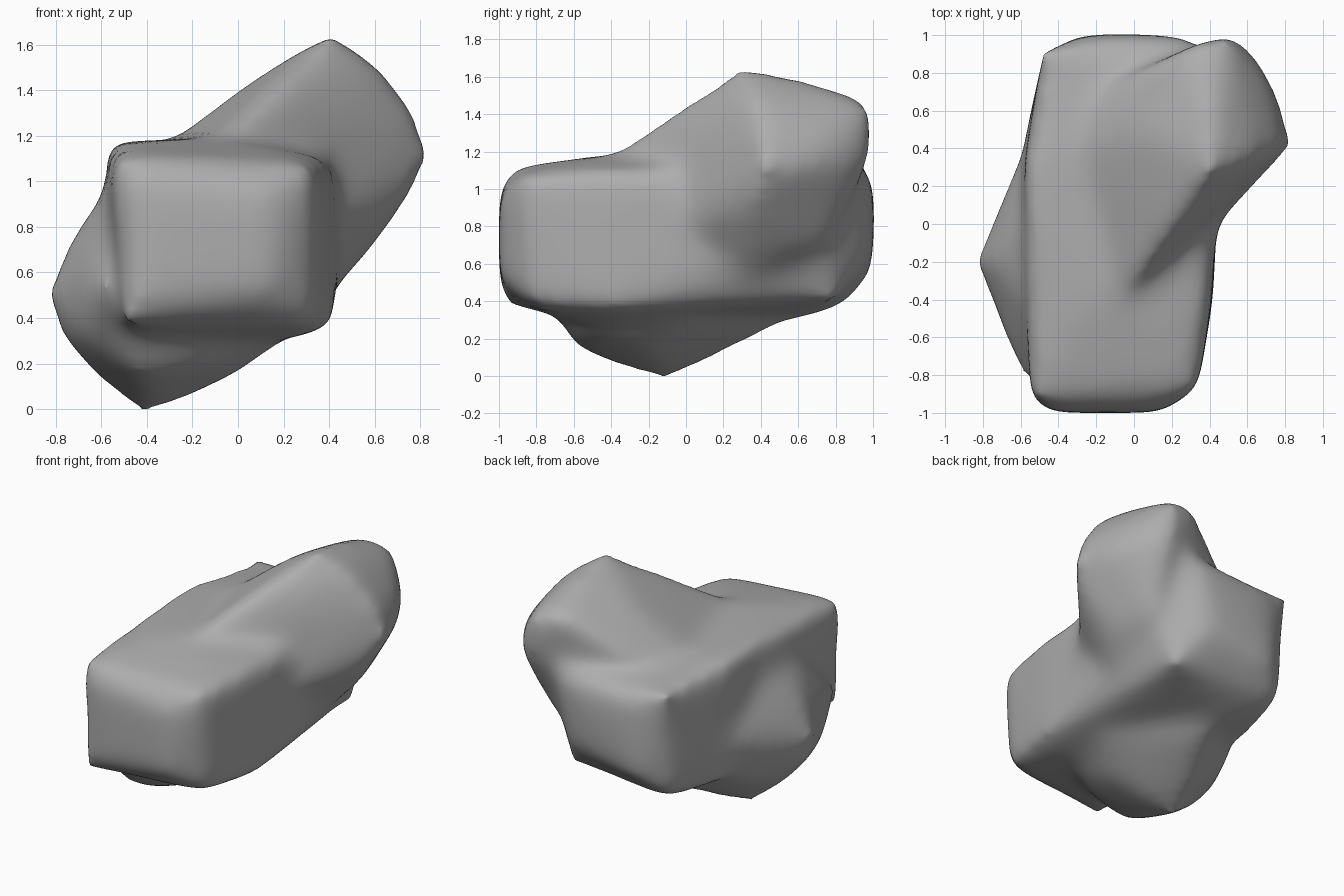
import bpy
import bmesh
from mathutils import Vector

default_cube = bpy.data.objects.get("Cube")
if default_cube:
    bpy.data.objects.remove(default_cube, do_unlink=True)


def add_hull(bm, points):
    """Add a convex block wrapped around a few corner points."""
    verts = [bm.verts.new(point) for point in points]
    hull = bmesh.ops.convex_hull(bm, input=verts)
    spare = {item for item in hull["geom_interior"] + hull["geom_unused"]
             if isinstance(item, bmesh.types.BMVert)}
    bmesh.ops.delete(bm, geom=list(spare), context='VERTS')


def bake_modifiers(obj):
    """Replace the mesh of an object by its modified result."""
    bpy.context.view_layer.update()
    evaluated = obj.evaluated_get(bpy.context.evaluated_depsgraph_get())
    baked = bpy.data.meshes.new_from_object(evaluated)
    obj.modifiers.clear()
    obj.data = baked


# Long main block with bulging ends
main_block = [
    (-.5, -.94, .38), (-.56, -.93, 1.12), (.34, -.88, 1.08), (.34, -.83, .37),
    (-.44, -1, .5), (.14, -1, .52), (.14, -1, .95), (-.44, -1, 1),
    (.42, -.4, .35), (.41, -.4, 1.1), (-.58, .3, 1.18), (-.59, .4, .36),
    (-.48, .91, 1.12), (.32, .78, .41), (-.48, .86, .38), (.36, .96, 1.13),
    (-.3, 1, .55), (.2, .98, .62), (-.25, 1, 1.03), (.25, 1, 1.05),
    (-.05, 1.01, .8), (.48, .74, .78), (-.3, -.5, .28), (.2, -.4, .3),
    (-.3, .6, .3), (-.25, -.4, 1.19), (.1, -.5, 1.16),
]

# Raised lobe leaning to the upper back
upper_lobe = [
    (.41, .29, 1.64), (.83, .42, 1.11), (.64, .35, 1.5), (.78, .4, 1.31),
    (.41, .55, 1.62), (.3, .96, 1.48), (.5, 1, 1.45), (.53, 1, 1.15),
    (.67, .87, 1.15), (.78, .67, 1.13), (.7, .76, 1.3), (.76, .36, .92),
    (.58, .5, .7), (.48, .78, .7), (.46, 0, .82), (.42, .3, .5),
    (.02, .5, 1.42), (.22, .4, 1.55), (.2, -.02, 1.47), (.05, -.2, 1.31),
    (-.1, -.45, 1.17), (-.3, .4, 1.18), (-.12, .76, 1.21),
]

# Hanging lobe leaning to the lower front
lower_lobe = [
    (-.42, -.11, -.01), (-.83, -.2, .51), (-.63, -.16, .14), (-.78, -.18, .31),
    (-.4, -.38, .05), (-.45, -.6, .15), (-.15, -.59, .2), (-.7, -.5, .32),
    (-.6, -.82, .55), (0, -.25, .15), (.22, -.05, .31), (-.2, -.15, .05),
    (-.1, .3, .24), (-.35, .12, .07), (-.75, .02, .5), (-.62, .35, .62),
    (-.58, 0, .97), (-.75, -.2, .74), (-.59, -.4, .9), (-.6, .16, .26),
    (.04, -.5, .26), (-.2, .5, .26),
]

bm = bmesh.new()
for corners in (main_block, upper_lobe, lower_lobe):
    add_hull(bm, corners)
bmesh.ops.recalc_face_normals(bm, faces=bm.faces)
mesh = bpy.data.meshes.new("boulder")
bm.to_mesh(mesh)
bm.free()
boulder = bpy.data.objects.new("boulder", mesh)
bpy.context.scene.collection.objects.link(boulder)

# Fuse the blocks into one skin
remesh = boulder.modifiers.new("fuse", 'REMESH')
remesh.mode = 'VOXEL'
remesh.voxel_size = 0.03
bake_modifiers(boulder)

# Soften the skin, but keep the lobe peaks and a few block corners pointed
peaks = [Vector(main_block[i]) for i in (0, 12, 13)]
peaks += [Vector(lobe[i]) for lobe in (upper_lobe, lower_lobe) for i in (0, 1)]
softness = boulder.vertex_groups.new(name="softness")
for vert in boulder.data.vertices:
    nearest = min((vert.co - peak).length for peak in peaks)
    softness.add([vert.index], min(1, nearest / .28), 'REPLACE')
soften = boulder.modifiers.new("soften", 'SMOOTH')
soften.factor = 0.5
soften.iterations = 70
soften.vertex_group = softness.name
bake_modifiers(boulder)
boulder.data.shade_smooth()

# Plain stone colour
colour = (.42, .42, .42, 1)
stone = bpy.data.materials.new("stone_grey")
stone.use_nodes = True
stone.diffuse_color = colour
for node in stone.node_tree.nodes:
    if node.type == 'BSDF_PRINCIPLED':
        node.inputs["Base Color"].default_value = colour
boulder.data.materials.clear()
boulder.data.materials.append(stone)
